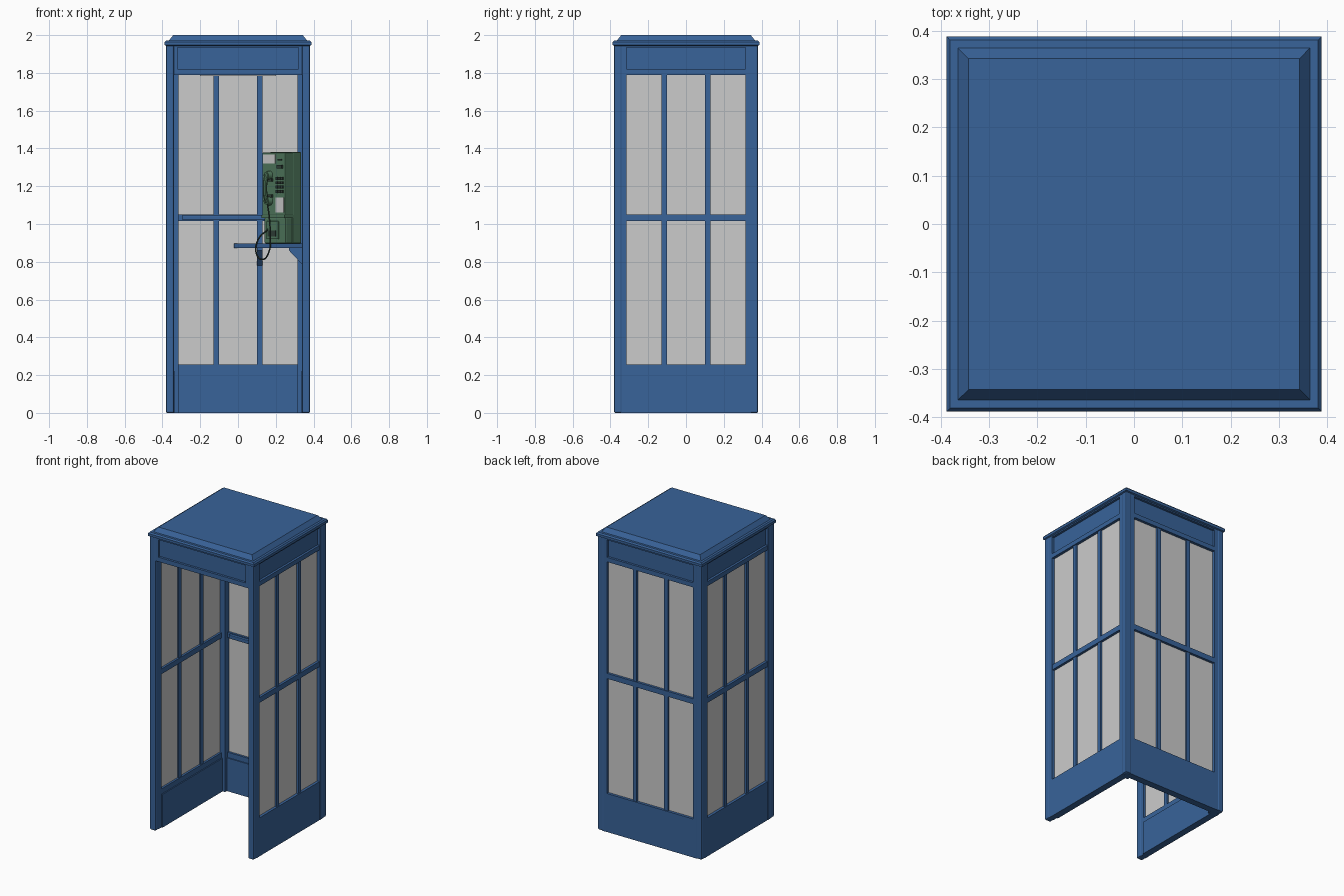
import bpy, bmesh, math
from mathutils import Matrix, Vector

if "Cube" in bpy.data.objects:
    bpy.data.objects.remove(bpy.data.objects["Cube"])


def material(name, rgb):
    m = bpy.data.materials.new(name)
    m.diffuse_color = (*rgb, 1)
    m.use_nodes = True
    m.node_tree.nodes["Principled BSDF"].inputs["Base Color"].default_value = m.diffuse_color
    return m


BLUE = material("blue_paint", (0.04, 0.125, 0.32))
GREEN = material("green_enamel", (0.08, 0.19, 0.11))
DARK = material("dark_metal", (0.03, 0.05, 0.04))


def finish(name, bm, mat, mx, bevel=0):
    me = bpy.data.meshes.new(name)
    bmesh.ops.recalc_face_normals(bm, faces=bm.faces)
    bm.to_mesh(me)
    bm.free()
    ob = bpy.data.objects.new(name, me)
    bpy.context.collection.objects.link(ob)
    ob.matrix_world = mx
    if mat:
        me.materials.append(mat)
    if bevel:
        b = ob.modifiers.new("bevel", 'BEVEL')
        b.width, b.segments = bevel, 2
    return ob


def boxes(name, specs, mat=None, mx=Matrix(), bevel=0):
    """One object made of boxes (x0, x1, y0, y1, z0, z1)."""
    bm = bmesh.new()
    for x0, x1, y0, y1, z0, z1 in specs:
        m = (Matrix.Translation(((x0 + x1) / 2, (y0 + y1) / 2, (z0 + z1) / 2))
             @ Matrix.Diagonal((x1 - x0, y1 - y0, z1 - z0, 1)))
        bmesh.ops.create_cube(bm, size=1, matrix=m)
    return finish(name, bm, mat, mx, bevel)


def prism(name, pts, offset, mat, mx=Matrix()):
    """Flat outline swept along an offset."""
    bm = bmesh.new()
    f = bm.faces.new([bm.verts.new(p) for p in pts])
    ext = bmesh.ops.extrude_face_region(bm, geom=[f])
    bmesh.ops.translate(bm, vec=offset, verts=[v for v in ext["geom"] if isinstance(v, bmesh.types.BMVert)])
    return finish(name, bm, mat, mx)


def stack(name, rings, mat):
    """Square rings (half width, z) joined into a solid."""
    bm = bmesh.new()
    loops = [[bm.verts.new((sx * h, sy * h, z)) for sx, sy in ((-1, -1), (1, -1), (1, 1), (-1, 1))]
             for h, z in rings]
    for a, b in zip(loops, loops[1:]):
        for i in range(4):
            bm.faces.new((a[i], a[(i + 1) % 4], b[(i + 1) % 4], b[i]))
    bm.faces.new(loops[0])
    bm.faces.new(loops[-1])
    return finish(name, bm, mat, Matrix())


def tube(name, pts, radius, mat, mx):
    cu = bpy.data.curves.new(name, 'CURVE')
    cu.dimensions = '3D'
    cu.bevel_depth, cu.bevel_resolution, cu.resolution_u = radius, 3, 8
    cu.use_fill_caps = True
    sp = cu.splines.new('BEZIER')
    sp.bezier_points.add(len(pts) - 1)
    for bp, p in zip(sp.bezier_points, pts):
        bp.co = p
        bp.handle_left_type = bp.handle_right_type = 'AUTO'
    cu.materials.append(mat)
    ob = bpy.data.objects.new(name, cu)
    bpy.context.collection.objects.link(ob)
    ob.matrix_world = mx
    bpy.ops.object.select_all(action='DESELECT')
    ob.select_set(True)
    bpy.context.view_layer.objects.active = ob
    bpy.ops.object.convert(target='MESH')
    bpy.ops.object.shade_smooth_by_angle()


def spin(deg):
    return Matrix.Rotation(math.radians(deg), 4, 'Z')


# Corner posts
for i, n in enumerate(("back_right", "back_left", "front_left", "front_right")):
    boxes(n + "_post", [(0.338, 0.381, 0.338, 0.381, 0, 1.95)], BLUE, spin(90 * i), 0.008)
for s, n in ((-1, "left"), (1, "right")):
    boxes("inner_corner_" + n, [(min(s * .315, s * .345), max(s * .315, s * .345), .315, .345, 0, 1.8)], BLUE)

# Glazed walls, built facing +x and turned into place
for deg, n in ((0, "right"), (90, "back"), (180, "left")):
    mx = spin(deg)
    frame = [(.34, .379, s * .33 - .015, s * .33 + .015, 0, 1.95) for s in (-1, 1)]
    frame += [(.34, .376, -.32, .32, 1.015, 1.05)]
    frame += [(.345, .372, s * .115 - .014, s * .115 + .014, .25, 1.8) for s in (-1, 1)]
    boxes(n + "_wall_frame", frame, BLUE, mx)
    boxes(n + "_lower_panel", [(.34, .378, -.32, .32, 0, .255), (.333, .34, -.315, .315, 0, .22)], BLUE, mx)
    boxes(n + "_glass", [(.354, .36, -.32, .32, .25, 1.8)], None, mx)

# Header with a recessed sign panel on all four sides
for i, n in enumerate(("right", "back", "left", "front")):
    head = [(.34, .378, -.34, .34, 1.79, 1.82), (.34, .378, -.34, .34, 1.935, 1.95),
            (.34, .378, -.34, -.32, 1.815, 1.94), (.34, .378, .32, .34, 1.815, 1.94)]
    boxes(n + "_header", head, BLUE, spin(90 * i))
    boxes(n + "_sign_panel", [(.34, .363, -.325, .325, 1.81, 1.94)], BLUE, spin(90 * i))

# Roof, ceiling, lamp and handrail
stack("roof", [(.38, 1.943), (.388, 1.947), (.388, 1.963), (.381, 1.972), (.365, 1.972), (.343, 2.0)], BLUE)
boxes("ceiling", [(-.342, .342, -.342, .342, 1.797, 1.81)], BLUE)
boxes("ceiling_lamp", [(-.2, .2, -.1, .1, 1.783, 1.8)])
boxes("back_rail", [(-.295, .295, .322, .345, 1.02, 1.045)], BLUE, bevel=0.004)

# Corner shelf with wall brackets
prism("corner_shelf", [(-.02, .34, .872), (.34, -.02, .872), (.34, .34, .872)], (0, 0, .026), BLUE)
prism("back_bracket", [(.101, .345, .875), (.101, .345, .78), (.101, .27, .86), (.101, .27, .875)],
      (.028, 0, 0), BLUE)
prism("right_bracket", [(.345, .101, .875), (.345, .101, .78), (.27, .101, .86), (.27, .101, .875)],
      (0, .028, 0), BLUE)

# Payphone, set diagonally in the corner: local x runs along its face, y into the corner
PH = Matrix.Translation((.1875, .1875, 0)) @ spin(-45)
boxes("payphone_back_plate", [(-.088, .088, .06, .122, .898, 1.38)], GREEN, PH, 0.004)
boxes("payphone_upper_body", [(-.086, .086, 0, .07, 1.045, 1.378)], GREEN, PH, 0.006)
boxes("payphone_lower_box", [(-.08, .08, .012, .07, .898, 1.035)], GREEN, PH, 0.005)
boxes("payphone_ledge", [(-.087, .087, -.004, .07, 1.033, 1.047)], GREEN, PH)
boxes("coin_return", [(-.06, .03, .004, .02, .92, 1.015)], GREEN, PH, 0.004)
boxes("coin_return_slot", [(-.045, .015, .002, .006, .935, .965)], DARK, PH)
boxes("instruction_cards", [(-.075, .015, -.003, .003, 1.32, 1.368), (.02, .078, -.003, .003, 1.06, 1.14)],
      None, PH)
boxes("coin_slots", [(.035, .065, -.006, .003, 1.335, 1.345), (.03, .07, -.008, .003, 1.295, 1.312)], DARK, PH)
boxes("keypad", [(.02 + .02 * c, .034 + .02 * c, -.006, .003, 1.165 + .023 * r, 1.18 + .023 * r)
                 for c in range(3) for r in range(4)], DARK, PH)

# Handset: bowed grip, two round cups and the cradle hooks
HX = -.024
tube("handset_grip", [(HX, -.022, 1.115), (HX, -.036, 1.15), (HX, -.039, 1.19),
                      (HX, -.036, 1.23), (HX, -.022, 1.265)], .012, GREEN, PH)
for z, n in ((1.122, "mouthpiece"), (1.258, "earpiece")):
    bm = bmesh.new()
    bmesh.ops.create_cone(bm, cap_ends=True, segments=24, radius1=.024, radius2=.018, depth=.026,
                          matrix=Matrix.Translation((HX, -.018, z)) @ Matrix.Rotation(math.pi / 2, 4, 'X'))
    ob = finish("handset_" + n, bm, GREEN, PH)
    bpy.ops.object.select_all(action='DESELECT')
    ob.select_set(True)
    bpy.context.view_layer.objects.active = ob
    bpy.ops.object.shade_smooth_by_angle()
boxes("handset_cradle", [(HX - .02, HX + .02, -.012, .003, 1.225, 1.24),
                         (HX - .02, HX + .02, -.012, .003, 1.14, 1.155)], DARK, PH)

# Cord looping in front of the shelf
tube("handset_cord", [(HX, -.02, 1.1), (.02, -.05, 1.03), (.036, -.06, .94), (.03, -.06, .86),
                      (-.02, -.06, .812), (-.072, -.058, .85), (-.062, -.05, .92), (-.045, .01, .975)],
     .004, DARK, PH)
